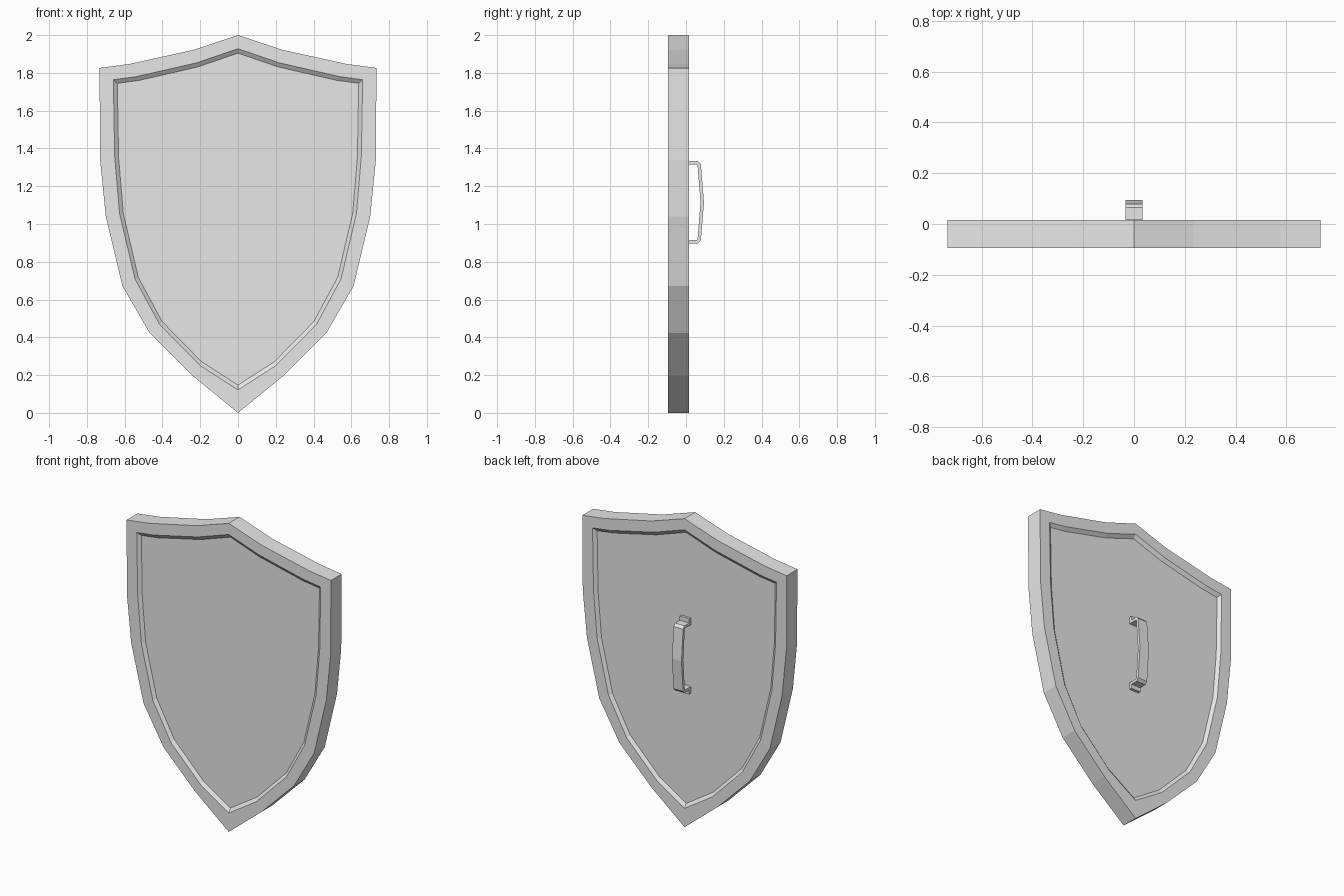
import bpy
import bmesh

cube = bpy.data.objects.get("Cube")
if cube:
    bpy.data.objects.remove(cube, do_unlink=True)

FRONT, BACK = -0.095, 0.015
RECESS = 0.017
MID_Z = 1.05

grey = bpy.data.materials.new("light_grey")
grey.use_nodes = True
grey.diffuse_color = (0.8, 0.8, 0.8, 1)
grey.node_tree.nodes["Principled BSDF"].inputs["Base Color"].default_value = grey.diffuse_color


def make_object(name, bm):
    bmesh.ops.recalc_face_normals(bm, faces=bm.faces)
    mesh = bpy.data.meshes.new(name)
    bm.to_mesh(mesh)
    bm.free()
    mesh.materials.append(grey)
    obj = bpy.data.objects.new(name, mesh)
    bpy.context.collection.objects.link(obj)
    return obj


def mirror_outline(half):
    """Close a half outline whose first and last points lie on x = 0."""
    return half + [(-x, z) for x, z in reversed(half[1:-1])]


# Half outlines from the top peak to the bottom point
outer = mirror_outline([(0, 2), (0.235, 1.922), (0.576, 1.847), (0.733, 1.826),
                        (0.73, 1.34), (0.70, 1.04), (0.612, 0.672),
                        (0.468, 0.423), (0.24, 0.196), (0, 0)])
rim = mirror_outline([(0, 1.928), (0.22, 1.853), (0.54, 1.78), (0.66, 1.764),
                      (0.653, 1.36), (0.627, 1.055), (0.545, 0.708),
                      (0.415, 0.468), (0.2, 0.25), (0, 0.122)])
floor = [(x * 0.968, MID_Z + (z - MID_Z) * 0.973) for x, z in rim]

# Shield body: rings running from the front panel, round the edge, to the back
bm = bmesh.new()
layers = [(floor, FRONT + RECESS), (rim, FRONT), (outer, FRONT),
          (outer, BACK), (rim, BACK), (floor, BACK - RECESS)]
rings = [[bm.verts.new((x, y, z)) for x, z in line] for line, y in layers]
for a, b in zip(rings, rings[1:]):
    for i in range(len(a)):
        j = (i + 1) % len(a)
        bm.faces.new((a[i], a[j], b[j], b[i]))
bm.faces.new(rings[0])
bm.faces.new(rings[-1])
make_object("shield_body", bm)

# Handle: bent strap with flat feet, mirrored about its middle height
GRIP_Z, HALF_WIDTH = 1.115, 0.034
half = [(0.008, 0.245), (0.008, 0.209), (0.06, 0.209), (0.07, 0.198), (0.086, 0)]
path = half + [(y, -z) for y, z in reversed(half[:-1])]
bm = bmesh.new()
pairs = [[bm.verts.new((x, y, GRIP_Z + z)) for x in (-HALF_WIDTH, HALF_WIDTH)]
         for y, z in path]
for a, b in zip(pairs, pairs[1:]):
    bm.faces.new((a[0], a[1], b[1], b[0]))
handle = make_object("handle", bm)
strap = handle.modifiers.new("strap_thickness", 'SOLIDIFY')
strap.thickness = 0.018
strap.offset = 0
strap.use_even_offset = True
